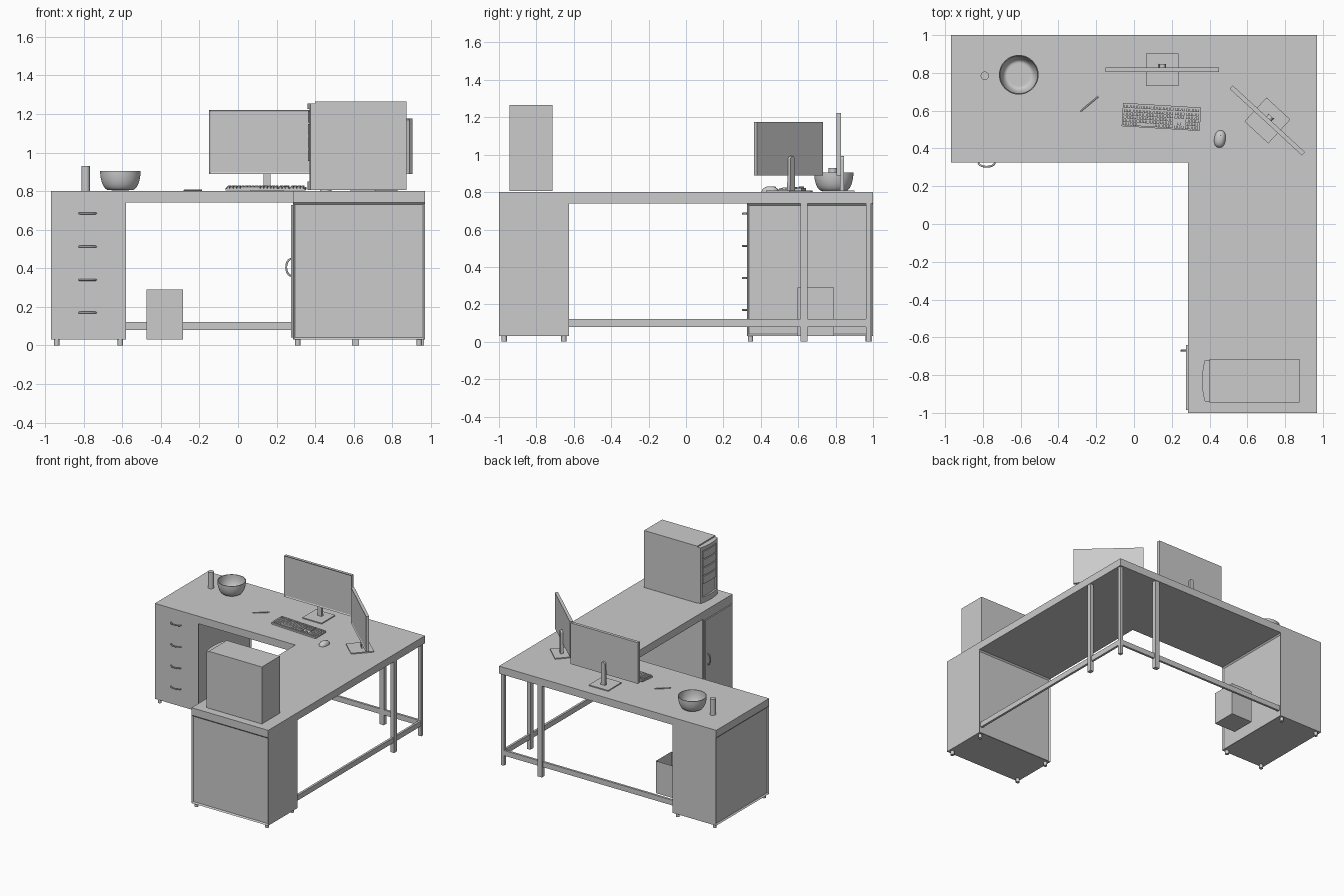
import bpy, bmesh, math
from mathutils import Matrix, Vector

if "Cube" in bpy.data.objects:
    bpy.data.objects.remove(bpy.data.objects["Cube"])


def finish(name, bm, smooth=False):
    bmesh.ops.recalc_face_normals(bm, faces=bm.faces)
    me = bpy.data.meshes.new(name)
    bm.to_mesh(me)
    bm.free()
    ob = bpy.data.objects.new(name, me)
    bpy.context.collection.objects.link(ob)
    if smooth:
        bpy.ops.object.select_all(action='DESELECT')
        ob.select_set(True)
        bpy.context.view_layer.objects.active = ob
        bpy.ops.object.shade_smooth_by_angle(angle=math.radians(40))
    return ob


def add_box(bm, x0, x1, y0, y1, z0, z1):
    m = Matrix.Translation(((x0 + x1) / 2, (y0 + y1) / 2, (z0 + z1) / 2))
    bmesh.ops.create_cube(bm, size=1, matrix=m @ Matrix.Diagonal((x1 - x0, y1 - y0, z1 - z0, 1)))


def box(name, dims, insets=(), rim=0.015, depth=0.01):
    """Box, with a recessed panel on each face whose normal is listed."""
    bm = bmesh.new()
    add_box(bm, *dims)
    bmesh.ops.recalc_face_normals(bm, faces=bm.faces)
    for n in insets:
        f = max(bm.faces, key=lambda f: f.normal.dot(Vector(n)))
        bmesh.ops.inset_region(bm, faces=[f], thickness=rim)
        bmesh.ops.translate(bm, verts=f.verts, vec=-Vector(n) * depth)
    return finish(name, bm)


def prism(name, pts, lo, hi, axis='z', smooth=False):
    bm = bmesh.new()
    put = (lambda a, b, c: (a, b, c)) if axis == 'z' else (lambda a, b, c: (a, c, b))
    f = bm.faces.new([bm.verts.new(put(a, b, lo)) for a, b in pts])
    r = bmesh.ops.extrude_face_region(bm, geom=[f])
    vs = [g for g in r['geom'] if isinstance(g, bmesh.types.BMVert)]
    bmesh.ops.translate(bm, verts=vs, vec=put(0, 0, hi - lo))
    return finish(name, bm, smooth)


def lathe(name, prof, x, y, n=48):
    bm = bmesh.new()
    vs = [bm.verts.new((r, 0, z)) for r, z in prof]
    es = [bm.edges.new(p) for p in zip(vs, vs[1:])]
    bmesh.ops.spin(bm, geom=vs + es, cent=(0, 0, 0), axis=(0, 0, 1), angle=2 * math.pi, steps=n)
    bmesh.ops.remove_doubles(bm, verts=bm.verts, dist=1e-5)
    bmesh.ops.translate(bm, verts=bm.verts, vec=(x, y, 0))
    return finish(name, bm, True)


def bow_handle(name, centre, along, out):
    """Bowed bar handle swept along a half ellipse."""
    cu = bpy.data.curves.new(name, 'CURVE')
    cu.dimensions, cu.bevel_depth, cu.bevel_resolution = '3D', 0.005, 2
    cu.use_fill_caps = True
    sp = cu.splines.new('POLY')
    sp.points.add(12)
    for i, p in enumerate(sp.points):
        t = math.pi * i / 12
        p.co = (*(Vector(centre) + Vector(along) * math.cos(t) + Vector(out) * math.sin(t)), 1)
    ob = bpy.data.objects.new(name, cu)
    bpy.context.collection.objects.link(ob)
    bpy.ops.object.select_all(action='DESELECT')
    ob.select_set(True)
    bpy.context.view_layer.objects.active = ob
    bpy.ops.object.convert(target='MESH')


# L-shaped top
prism('desk_top', [(-.97, 1), (-.97, .325), (.285, .325), (.285, -1), (.97, -1), (.97, 1)], .74, .80)

# Drawer cabinet and door cabinet with recessed side panels
box('drawer_cabinet', (-.97, -.58, .325, 1, .03, .74), [(-1, 0, 0), (1, 0, 0)])
box('door_cabinet', (.285, .97, -1, -.625, .03, .74), [(0, -1, 0), (0, 1, 0)])
box('cabinet_door', (.275, .285, -.985, -.64, .04, .727))
for i, z in enumerate((.685, .512, .34, .17)):
    bow_handle(f'drawer_handle_{i}', (-.78, .325, z), (.043, 0, 0), (0, -.022, 0))
bow_handle('door_handle', (.275, -.67, .405), (0, 0, .043), (-.025, 0, 0))

# Round feet
for k, (xs, ys) in enumerate((((-.94, -.61), (.345, .975)), ((.31, .94), (-.972, -.653)))):
    for i, x in enumerate(xs):
        for j, y in enumerate(ys):
            lathe(f'foot_{k}{i}{j}', [(0, 0), (.014, 0), (.014, .03), (0, .03)], x, y, 16)

# Legs and low rails at the back and right
box('corner_leg', (.935, .962, .962, .988, 0, .74))
box('back_leg', (.59, .628, .962, .995, 0, .74))
box('side_leg', (.935, .965, .612, .65, 0, .74))
box('back_rail', (-.58, .955, .966, .984, .08, .122))
box('side_rail', (.94, .958, -.625, .966, .08, .122))

# Open waste bin
box('waste_bin', (-.475, -.285, .595, .79, .03, .29), [(0, 0, 1)], .006, .25)

# Computer tower with bowed front bezel
box('tower_case', (.40, .875, -.945, -.715, .805, 1.265))


def bow(y0, y1, shift=0):
    ys = [y0 + (y1 - y0) * i / 8 for i in range(9)]
    return [(.40, y0)] + [(.36 + shift + .015 * ((y + .83) / .11) ** 2, y) for y in ys] + [(.40, y1)]


prism('bezel_core', bow(-.93, -.73, .014), .81, 1.25)
for i, (y0, y1) in enumerate(((-.94, -.92), (-.74, -.72))):
    prism(f'bezel_pillar_{i}', bow(y0, y1), .805, 1.255)
prism('bezel_base', bow(-.92, -.74), .805, .85)
prism('bezel_cap', bow(-.92, -.74), 1.225, 1.255)
for i in range(4):
    z = .955 + i * .067
    prism(f'drive_bay_{i}', bow(-.915, -.745, .003), z, z + .06)


# Monitors
def monitor(tag, x, y, turn, w, z0, z1):
    arch = [(.017 * math.cos(math.pi * i / 10), .975 + .017 * math.sin(math.pi * i / 10)) for i in range(11)]
    parts = [
        box(f'{tag}_screen', (-w / 2, w / 2, -.012, .012, z0, z1), [(0, -1, 0)], .012, .005),
        box(f'{tag}_base', (-.086, .086, -.086, .086, .80, .808)),
        prism(f'{tag}_stand', [(-.019, .808)] + arch[::-1] + [(.019, .808)], .008, .03, 'y'),
    ]
    for ob in parts:
        ob.matrix_world = Matrix.Translation((x, y, 0)) @ Matrix.Rotation(turn, 4, 'Z')


monitor('main_monitor', .15, .816, 0, .60, .89, 1.222)
monitor('side_monitor', .706, .548, math.radians(-42.7), .52, .888, 1.176)

# Keyboard: sloped body with a grid of keys
place = Matrix.Translation((.145, .567, .802)) @ Matrix.Rotation(math.radians(-3.5), 4, 'Z')
bm = bmesh.new()
p = .0176
for x0, cols in ((-.2, 15), (.0705, 3), (.1295, 4)):
    for r in range(6):
        y = -.056 + r * p + (.005 if r == 5 else 0)
        for c in range(cols):
            if cols == 3 and (r == 2 or (r == 1 and c != 1)):
                continue
            if cols == 15 and r == 0 and 4 <= c < 10:
                if c == 4:
                    add_box(bm, x0 + 4 * p, x0 + 10 * p - .003, y, y + .0146, .01, .02)
                continue
            x = x0 + c * p
            add_box(bm, x, x + .0146, y, y + .0146, .01, .02)
keys = finish('keyboard_keys', bm)
body = box('keyboard_body', (-.207, .207, -.062, .062, 0, .012))
for ob in (keys, body):
    for v in ob.data.vertices:
        v.co.z += (v.co.y + .062) * .06
    ob.matrix_world = place

# Mouse: half ellipsoid with a wheel
place = Matrix.Translation((.455, .45, .80)) @ Matrix.Rotation(math.radians(-8), 4, 'Z')
bm = bmesh.new()
bmesh.ops.create_uvsphere(bm, u_segments=32, v_segments=16, radius=1)
for v in bm.verts:
    v.co = (math.copysign(abs(v.co.x) ** .85, v.co.x) * .03, math.copysign(abs(v.co.y) ** .9, v.co.y) * .046,
            max(v.co.z, 0) * .03 + .001)
bmesh.ops.remove_doubles(bm, verts=bm.verts, dist=1e-5)
mouse = finish('mouse_body', bm, True)
bm = bmesh.new()
bmesh.ops.create_cone(bm, cap_ends=True, segments=16, radius1=.008, radius2=.008, depth=.006,
                      matrix=Matrix.Translation((0, .024, .0215)) @ Matrix.Rotation(math.pi / 2, 4, 'Y'))
wheel = finish('mouse_wheel', bm, True)
mouse.matrix_world = wheel.matrix_world = place

# Pen
pen = lathe('pen', [(0, -.064), (.004, -.052), (.004, .062), (0, .062)], 0, 0, 12)
pen.matrix_world = (Matrix.Translation((-.237, .635, .8042)) @ Matrix.Rotation(math.radians(40), 4, 'Z')
                    @ Matrix.Rotation(math.pi / 2, 4, 'Y'))

# Bowl and tumbler
outer = [(.06 + .045 * math.sin(t * math.pi / 16), .905 - .10 * math.cos(t * math.pi / 16)) for t in range(9)]
inner = [(r - .005, max(z, .811)) for r, z in outer[::-1]]
lathe('bowl', [(0, .803)] + outer + inner + [(0, .811)], -.61, .79)
lathe('tumbler', [(0, .80), (.022, .80), (.022, .93), (0, .93)], -.79, .785, 32)
